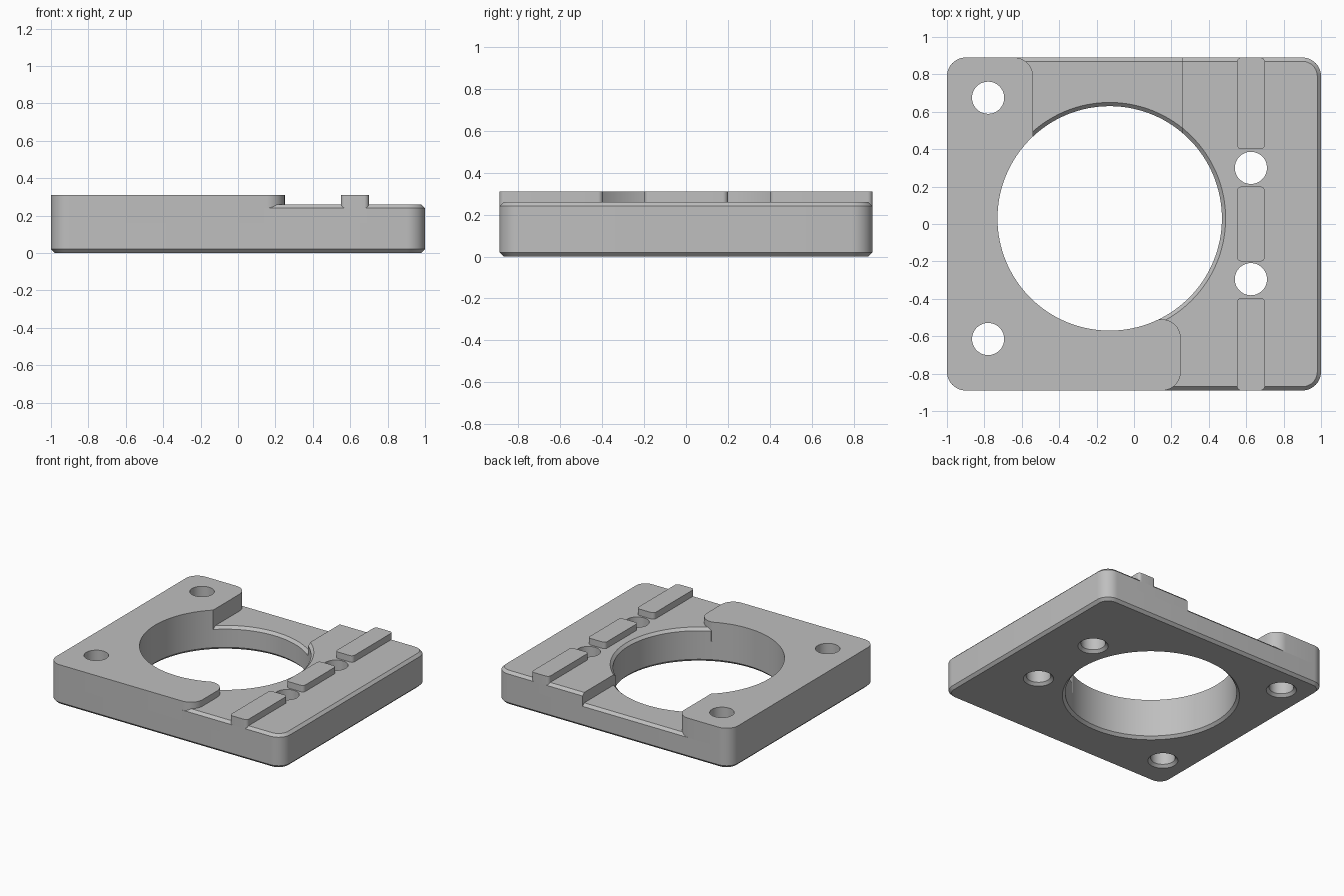
import bpy, bmesh, math

if "Cube" in bpy.data.objects:
    bpy.data.objects.remove(bpy.data.objects["Cube"], do_unlink=True)

grey = bpy.data.materials.new("matte grey")
grey.use_nodes = True
grey.diffuse_color = (0.52, 0.52, 0.52, 1)
grey.node_tree.nodes["Principled BSDF"].inputs["Base Color"].default_value = (0.52, 0.52, 0.52, 1)

LEDGE, DECK, TOP, CH = 0.18, 0.26, 0.31, 0.02
HX, HY, R = 1.0, 0.89, 0.1
BORE = (-0.13, 0.03, 0.6)
HOLE_R = 0.086
HOLES = [(-0.78, 0.675), (-0.78, -0.615), (0.625, 0.3), (0.625, -0.295)]


def rounded(corners, steps=10):
    """Outline from (x, y, radius) corners, with right-angle fillets."""
    pts = []
    for i, (x, y, r) in enumerate(corners):
        if r == 0:
            pts.append((x, y))
            continue
        px, py, _ = corners[i - 1]
        nx, ny, _ = corners[(i + 1) % len(corners)]
        a, b = math.hypot(px - x, py - y), math.hypot(nx - x, ny - y)
        ux, uy = (px - x) / a * r, (py - y) / a * r
        vx, vy = (nx - x) / b * r, (ny - y) / b * r
        for k in range(steps + 1):
            t = k / steps * math.pi / 2
            s, c = 1 - math.sin(t), 1 - math.cos(t)
            pts.append((x + ux * s + vx * c, y + uy * s + vy * c))
    return pts


def rect(x0, x1, y0, y1, r):
    return rounded([(x0, y0, r), (x1, y0, r), (x1, y1, r), (x0, y1, r)])


def circle(x, y, r, n=96):
    return [(x + r * math.cos(2 * math.pi * k / n), y + r * math.sin(2 * math.pi * k / n))
            for k in range(n)]


def loft(name, sections):
    """Closed solid through a stack of (outline, z) sections."""
    bm = bmesh.new()
    rings = [[bm.verts.new((x, y, z)) for x, y in outline] for outline, z in sections]
    n = len(rings[0])
    for lo, hi in zip(rings, rings[1:]):
        for i in range(n):
            j = (i + 1) % n
            bm.faces.new((lo[i], lo[j], hi[j], hi[i]))
    bm.faces.new(rings[0][::-1])
    bm.faces.new(rings[-1])
    bmesh.ops.recalc_face_normals(bm, faces=bm.faces)
    mesh = bpy.data.meshes.new(name)
    bm.to_mesh(mesh)
    bm.free()
    mesh.materials.append(grey)
    obj = bpy.data.objects.new(name, mesh)
    bpy.context.collection.objects.link(obj)
    return obj


def activate(obj):
    bpy.ops.object.select_all(action='DESELECT')
    obj.select_set(True)
    bpy.context.view_layer.objects.active = obj


def cut(obj, cutters):
    for cutter in cutters:
        cutter.hide_render = True
        mod = obj.modifiers.new("cut", 'BOOLEAN')
        mod.operation, mod.solver, mod.object = 'DIFFERENCE', 'EXACT', cutter
        activate(obj)
        bpy.ops.object.modifier_apply(modifier=mod.name)
        bpy.data.objects.remove(cutter, do_unlink=True)


def plate(name, levels):
    """Rounded plate from (z, inset) levels."""
    return loft(name, [(rect(-HX + c, HX - c, -HY + c, HY - c, R - c), z) for z, c in levels])


def bore_cutter(levels):
    x, y, r = BORE
    return loft("bore_cutter", [(circle(x, y, r + c, 128), z) for z, c in levels])


def hole_cutters(spots):
    levels = [(-CH, 2 * CH), (CH, 0), (0.5, 0)]
    return [loft("hole_cutter", [(circle(x, y, HOLE_R + c, 48), z) for z, c in levels])
            for x, y in spots]


def box(x0, x1, y0, y1):
    outline = [(x0, y0), (x1, y0), (x1, y1), (x0, y1)]
    return loft("box_cutter", [(outline, 0), (outline, 0.5)])


# Base plate, chamfered below and along the sunken ledge
base = plate("base_plate", [(0, CH), (CH, 0), (LEDGE - CH, 0), (LEDGE, CH)])
cut(base, [bore_cutter([(-CH, 2 * CH), (CH, 0), (LEDGE - CH, 0), (LEDGE + CH, 2 * CH)])]
    + hole_cutters(HOLES))

# Middle-height deck on the +x side
deck = plate("side_deck", [(LEDGE - CH, 0), (DECK - CH, 0), (DECK, CH)])
cut(deck, [bore_cutter([(0, 0), (DECK - CH, 0), (DECK + CH, 2 * CH)]),
           box(-1.5, 0.26, 0, 1.5), box(-1.5, 0.14, -1.5, 0.05)] + hole_cutters(HOLES[2:]))

# Tall block wrapping round the bore
outline = rounded([(-HX, -HY, R), (0.25, -HY, R), (0.25, -0.51, R), (0, -0.51, 0),
                   (-0.54, 0.2, 0), (-0.54, HY, R), (-HX, HY, R)])
block = loft("tall_block", [(outline, LEDGE - CH), (outline, TOP)])
cut(block, [bore_cutter([(0, 0), (0.5, 0)])] + hole_cutters(HOLES[:2]))

# Three raised ribs between the deck holes
ribs = []
for name, y0, y1 in (("front_rib", -HY, -0.395), ("middle_rib", -0.2, 0.2), ("back_rib", 0.4, HY)):
    shape = rect(0.55, 0.7, y0, y1, 0.025)
    ribs.append(loft(name, [(shape, DECK - CH), (shape, TOP)]))

for part in [base, deck, block] + ribs:
    activate(part)
    bpy.ops.object.shade_smooth_by_angle(angle=math.radians(30))
